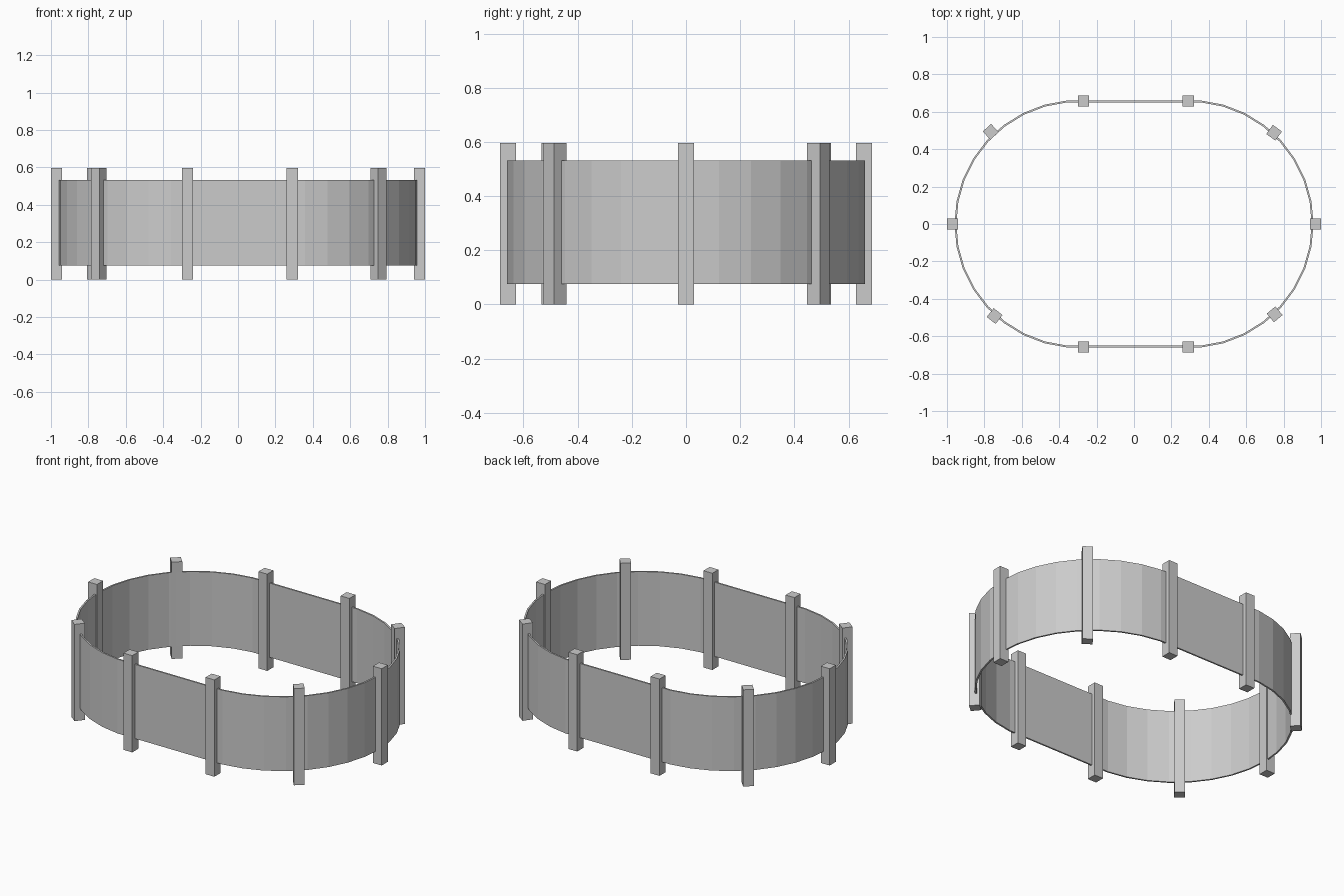
import bpy, bmesh, math

if "Cube" in bpy.data.objects:
    bpy.data.objects.remove(bpy.data.objects["Cube"])

gray = bpy.data.materials.new("light gray")
gray.use_nodes = True
color = (0.6, 0.6, 0.6, 1)
gray.diffuse_color = color
gray.node_tree.nodes["Principled BSDF"].inputs["Base Color"].default_value = color


def add_object(name, bm):
    bmesh.ops.recalc_face_normals(bm, faces=bm.faces)
    mesh = bpy.data.meshes.new(name)
    bm.to_mesh(mesh)
    bm.free()
    mesh.materials.append(gray)
    obj = bpy.data.objects.new(name, mesh)
    bpy.context.collection.objects.link(obj)
    return obj


# Stadium-shaped wall: two faceted half rounds joined by straight runs
STEP = math.radians(180 / 17)


def stadium(radius, offset=0.297):
    right = [(offset + radius * math.cos(i * STEP), radius * math.sin(i * STEP))
             for i in range(-8, 9)]
    return right + [(-x, -y) for x, y in right]


def wall(bottom, top, outer, inner):
    bm = bmesh.new()
    rings = [[bm.verts.new((x, y, z)) for x, y in stadium(r)]
             for r, z in ((outer, bottom), (outer, top), (inner, top), (inner, bottom))]
    for k in range(4):
        a, b = rings[k], rings[(k + 1) % 4]
        for i in range(len(a)):
            j = (i + 1) % len(a)
            bm.faces.new((a[i], a[j], b[j], b[i]))
    add_object("fence_wall", bm)


wall(0.075, 0.532, 0.663, 0.653)

# Square posts: name, x, y, turn in degrees
POST_SIZE, POST_HEIGHT = 0.06, 0.596
posts = [
    ("front_right", -0.27, -0.657, 0), ("front_left", 0.29, -0.657, 0),
    ("back_right", -0.27, 0.657, 0), ("back_left", 0.29, 0.657, 0),
    ("side_right", -0.97, 0, 0), ("side_left", 0.97, 0, 0),
    ("front_right_corner", -0.745, -0.492, -38),
    ("front_left_corner", 0.752, -0.483, 40),
    ("back_right_corner", -0.766, 0.493, 43),
    ("back_left_corner", 0.749, 0.488, -36),
]
for name, x, y, turn in posts:
    bm = bmesh.new()
    bmesh.ops.create_cube(bm, size=1)
    bmesh.ops.scale(bm, vec=(POST_SIZE, POST_SIZE, POST_HEIGHT), verts=bm.verts)
    post = add_object(name + "_post", bm)
    post.location = (x, y, POST_HEIGHT / 2)
    post.rotation_euler.z = math.radians(turn)
